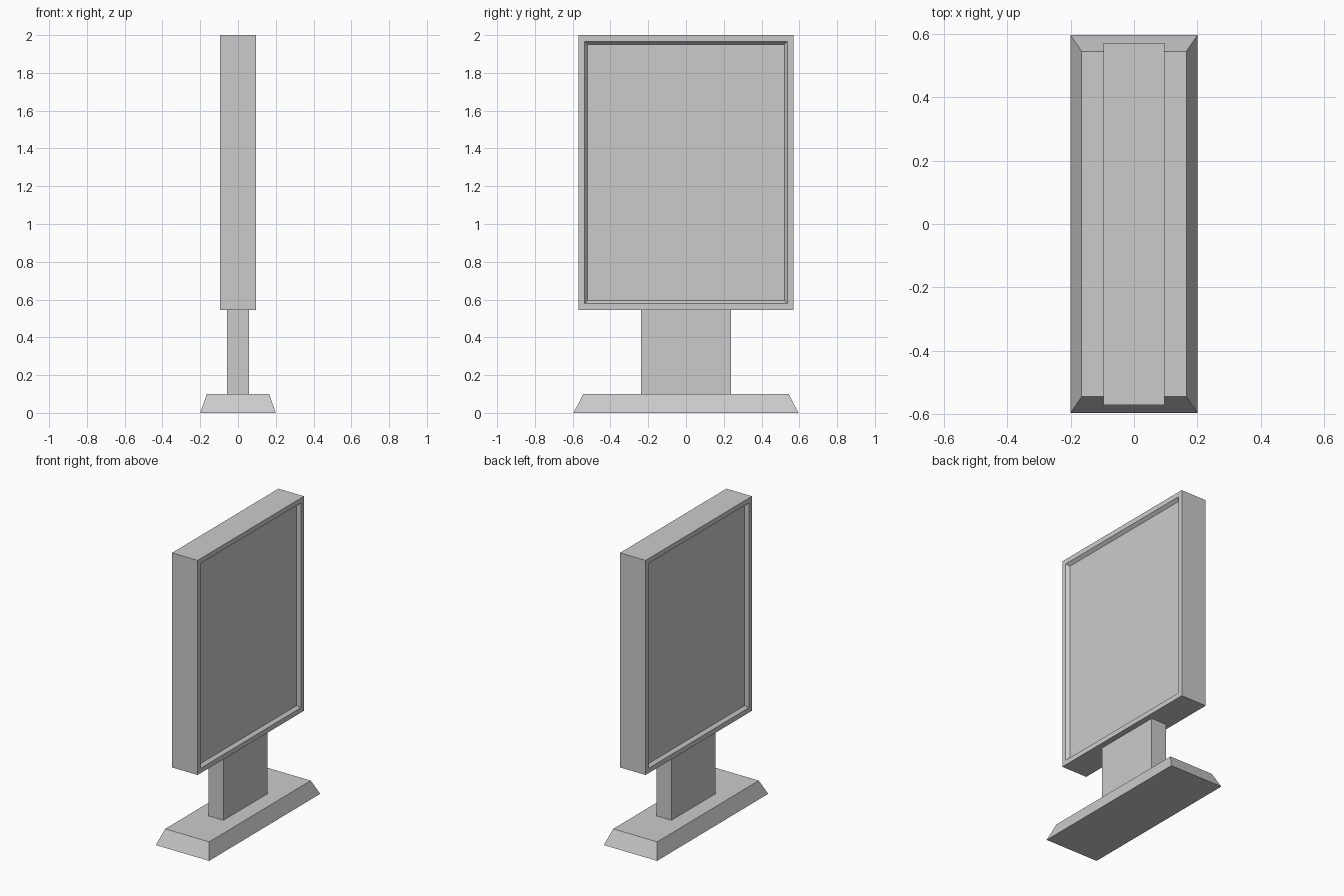
import bpy, bmesh

if "Cube" in bpy.data.objects:
    bpy.data.objects.remove(bpy.data.objects["Cube"])


def box(name, half_x, half_y, z0, z1, top_x=None, top_y=None):
    """Box centred on the z axis, optionally tapered towards its top."""
    bm = bmesh.new()
    bmesh.ops.create_cube(bm, size=2)
    for v in bm.verts:
        top = v.co.z > 0
        hx = top_x if top and top_x else half_x
        hy = top_y if top and top_y else half_y
        v.co = (v.co.x * hx, v.co.y * hy, z1 if top else z0)
    mesh = bpy.data.meshes.new(name)
    bm.to_mesh(mesh)
    bm.free()
    obj = bpy.data.objects.new(name, mesh)
    bpy.context.collection.objects.link(obj)
    return obj


# Sloped foot and flat post
box("base", 0.2, 0.595, 0.0, 0.1, top_x=0.165, top_y=0.544)
box("post", 0.057, 0.237, 0.1, 0.545)

# Display cabinet with a recessed screen on both broad sides
cabinet = box("display_cabinet", 0.096, 0.57, 0.545, 2.0)
bm = bmesh.new()
bm.from_mesh(cabinet.data)
bm.normal_update()
screens = [f for f in bm.faces if abs(f.normal.x) > 0.9]
for face in screens:
    # flat border, then a slightly sloped step inwards
    bmesh.ops.inset_region(bm, faces=[face], thickness=0.047)
    bmesh.ops.inset_region(bm, faces=[face], thickness=0.016, depth=-0.02,
                           use_even_offset=True)
bm.to_mesh(cabinet.data)
bm.free()
